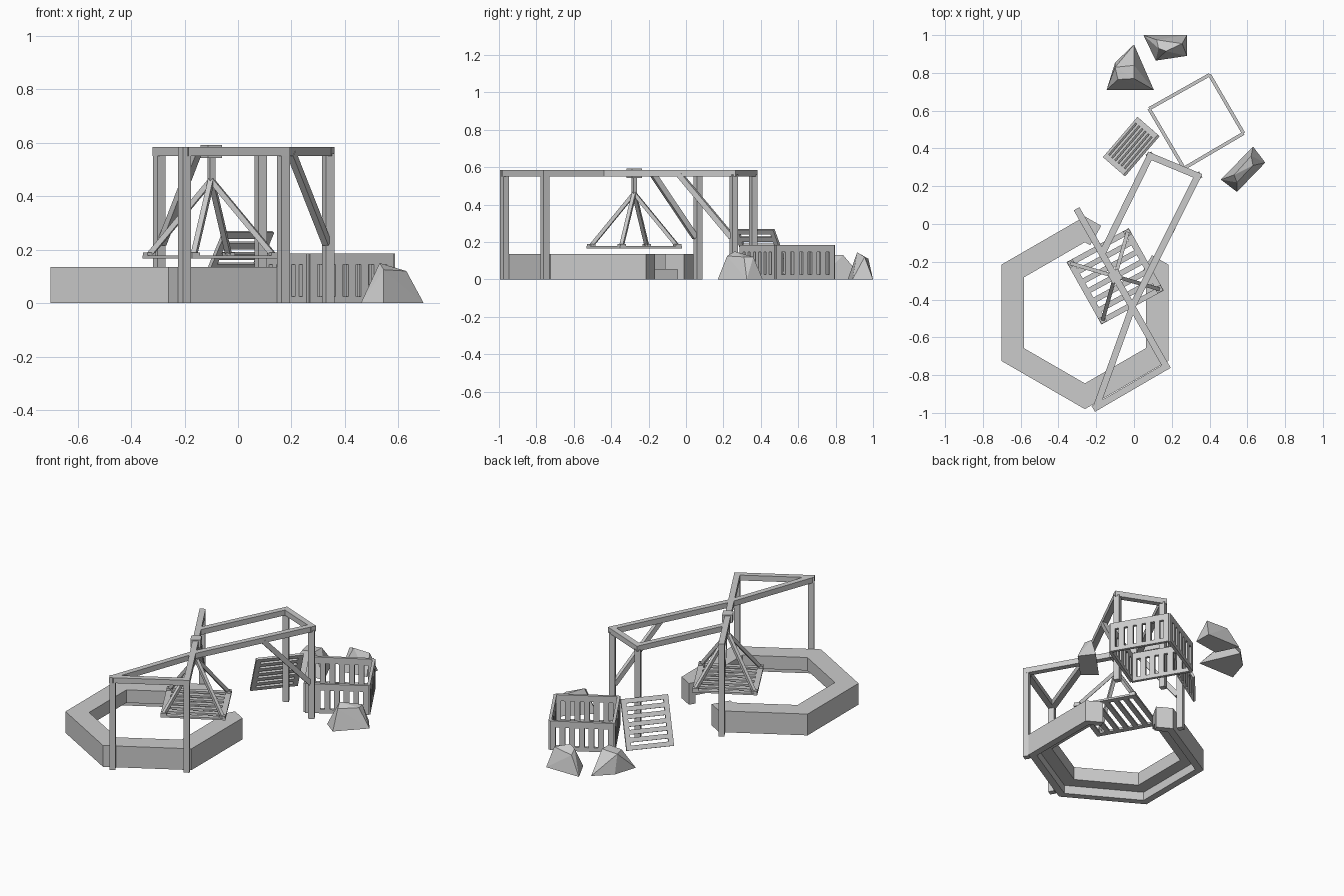
import bpy, bmesh
from math import sin, cos, radians
from mathutils import Vector as Vec, Matrix

if "Cube" in bpy.data.objects:
    bpy.data.objects.remove(bpy.data.objects["Cube"])


def finish(name, bm):
    bmesh.ops.recalc_face_normals(bm, faces=bm.faces)
    me = bpy.data.meshes.new(name)
    bm.to_mesh(me)
    bm.free()
    ob = bpy.data.objects.new(name, me)
    bpy.context.collection.objects.link(ob)
    return ob


def add_box(bm, centre, axes, size):
    """Box in a frame given by three unit axes."""
    m = Matrix([a * s for a, s in zip(axes, size)]).transposed().to_4x4()
    bmesh.ops.create_cube(bm, size=1, matrix=Matrix.Translation(centre) @ m)


def beam(name, a, b, w, h=None, side=None):
    """Square bar between two points; side sets its turn for upright bars."""
    a, b = Vec(a), Vec(b)
    d = (b - a).normalized()
    s = Vec(side).normalized() if side else d.cross(Vec((0, 0, 1))).normalized()
    bm = bmesh.new()
    add_box(bm, (a + b) / 2, (d, s, d.cross(s)), ((b - a).length, w, h or w))
    return finish(name, bm)


def slotted_panel(name, origin, u, v, slots, rail_low, rail_high, th, fill=0.5):
    """Board spanning u and v with slots running along v."""
    o, u, v = Vec(origin), Vec(u), Vec(v)
    U, V = u.length, v.length
    axes = (u.normalized(), v.normalized(), u.cross(v).normalized())
    bm = bmesh.new()

    def piece(u0, u1, v0, v1):
        c = o + axes[0] * (u0 + u1) / 2 + axes[1] * (v0 + v1) / 2
        add_box(bm, c, axes, (u1 - u0, v1 - v0, th))
    piece(0, U, 0, rail_low)
    piece(0, U, V - rail_high, V)
    pitch = U / (slots + fill)
    for i in range(slots + 1):
        u0 = i * pitch
        piece(u0, u0 + pitch * fill, rail_low, V - rail_high)
    return finish(name, bm)


# Hexagonal sandpit wall: L-shaped section swept round, open at the back right
R, C, STUB = 0.51, Vec((-0.26, -0.47, 0)), 0.10
section = [(0, 0), (0.042, 0), (0.042, 0.053), (0.118, 0.053), (0.118, 0.135), (0, 0.135)]


def corner(deg, r):
    return Vec((cos(radians(deg)) * r, sin(radians(deg)) * r, 0))


along = (corner(30, R) - corner(90, R)).normalized()
inward = -corner(60, 1)
bm = bmesh.new()
rings = []
for k in range(8):
    ring = []
    for d, z in section:
        if k == 0:
            p = corner(90, R) + along * STUB + inward * d
        elif k == 7:
            p = corner(30, R) - along * STUB + inward * d
        else:
            p = corner(90 + 60 * (k - 1), R - d / cos(radians(30)))
        ring.append(bm.verts.new(C + p + Vec((0, 0, z))))
    rings.append(ring)
n = len(section)
for r0, r1 in zip(rings, rings[1:]):
    for i in range(n):
        bm.faces.new((r0[i], r0[(i + 1) % n], r1[(i + 1) % n], r1[i]))
bm.faces.new(rings[0])
bm.faces.new(rings[-1])
finish("sandpit_wall", bm)

# Posts and top beams of the swing frame
TOP, W = 0.568, 0.035
P1, P2, P3, P4, P5 = (-0.20, -0.97), (0.17, -0.755), (-0.295, 0.065), (0.085, 0.36), (0.338, 0.255)
long_side, end_side = (0.5, -0.866, 0), (0.45, -0.89, 0)
for i, p in enumerate((P1, P2, P3, P4, P5)):
    beam(f"post_{i + 1}", (*p, 0), (*p, 0.56), W, W, long_side if i < 3 else end_side)


def top_beam(name, a, b, ext=0.018):
    a, b = Vec((*a, TOP)), Vec((*b, TOP))
    d = (b - a).normalized() * ext
    beam(name, a - d, b + d, W, 0.034)


joint = (-0.005, -0.43)
top_beam("front_top_beam", P1, P2)
top_beam("main_top_beam", P2, P3)
top_beam("back_top_beam", P4, P5)
top_beam("left_side_beam", P4, (-0.165, -0.15), 0.01)
top_beam("right_side_beam", P5, joint, 0.01)
top_beam("front_diagonal_beam", P1, joint, 0.01)

# Diagonal braces
beam("left_brace", (-0.285, 0.05, 0.225), (-0.155, -0.175, 0.56), 0.025, 0.03)
beam("right_brace", (0.332, 0.245, 0.225), (0.20, -0.035, 0.56), 0.025, 0.03)

# Swing: cap, hanger, four arms and slatted platform
hub = Vec((-0.10, -0.277, 0))
su, sv = Vec((0.33, 0.18, 0)), Vec((0.185, -0.33, 0))
a0, a1 = su.normalized(), sv.normalized()
beam("swing_cap", hub + Vec((0, 0, 0.543)), hub + Vec((0, 0, 0.592)), 0.06, 0.06, a0)
beam("swing_hanger", hub + Vec((0, 0, 0.45)), hub + Vec((0, 0, 0.55)), 0.022, 0.022, a0)
slotted_panel("swing_platform", hub - (su + sv) / 2 + Vec((0, 0, 0.172)), sv, su,
              6, 0.033, 0.033, 0.012)
for i, (s, t) in enumerate(((-1, -1), (1, -1), (1, 1), (-1, 1))):
    c = hub + (su * s + sv * t) * 0.45
    beam(f"swing_bracket_{i + 1}", c + Vec((0, 0, 0.166)), c + Vec((0, 0, 0.19)), 0.034, 0.034, a0)
    beam(f"swing_arm_{i + 1}", c + Vec((0, 0, 0.18)), hub + Vec((0, 0, 0.46)), 0.02)

# Slatted crate
crate = [Vec(p) for p in ((0.40, 0.79, 0), (0.08, 0.61, 0), (0.265, 0.295, 0), (0.58, 0.48, 0))]
for i in range(4):
    a, b = crate[i], crate[(i + 1) % 4]
    slotted_panel(f"crate_side_{i + 1}", a, b - a, (0, 0, 0.185), 6, 0.025, 0.04, 0.018, 0.58)

# Slatted board leaning against the crate
slotted_panel("leaning_board", (-0.16, 0.35, 0.005), (0.108, -0.094, 0.262), (0.183, 0.213, 0),
              6, 0.03, 0.03, 0.014, 0.6)


# Faceted rocks
def rock(name, base, top):
    bm = bmesh.new()
    for x, y in base:
        bm.verts.new((x, y, 0))
    for p in top:
        bm.verts.new(p)
    bmesh.ops.convex_hull(bm, input=bm.verts)
    finish(name, bm)


rock("rock_left", [(0, 0.95), (0.105, 0.71), (-0.145, 0.71), (-0.10, 0.855)],
     [(-0.10, 0.83, 0.12), (0.0, 0.84, 0.13), (0.0, 0.77, 0.13), (-0.085, 0.765, 0.12)])
rock("rock_back", [(0.05, 1.0), (0.28, 1.0), (0.28, 0.89), (0.115, 0.865)],
     [(0.12, 0.975, 0.11), (0.17, 0.915, 0.145), (0.255, 0.955, 0.12), (0.13, 0.93, 0.13)])
rock("rock_right", [(0.63, 0.41), (0.695, 0.325), (0.545, 0.17), (0.46, 0.235)],
     [(0.53, 0.26, 0.15), (0.545, 0.22, 0.125), (0.63, 0.31, 0.12), (0.62, 0.36, 0.12)])
